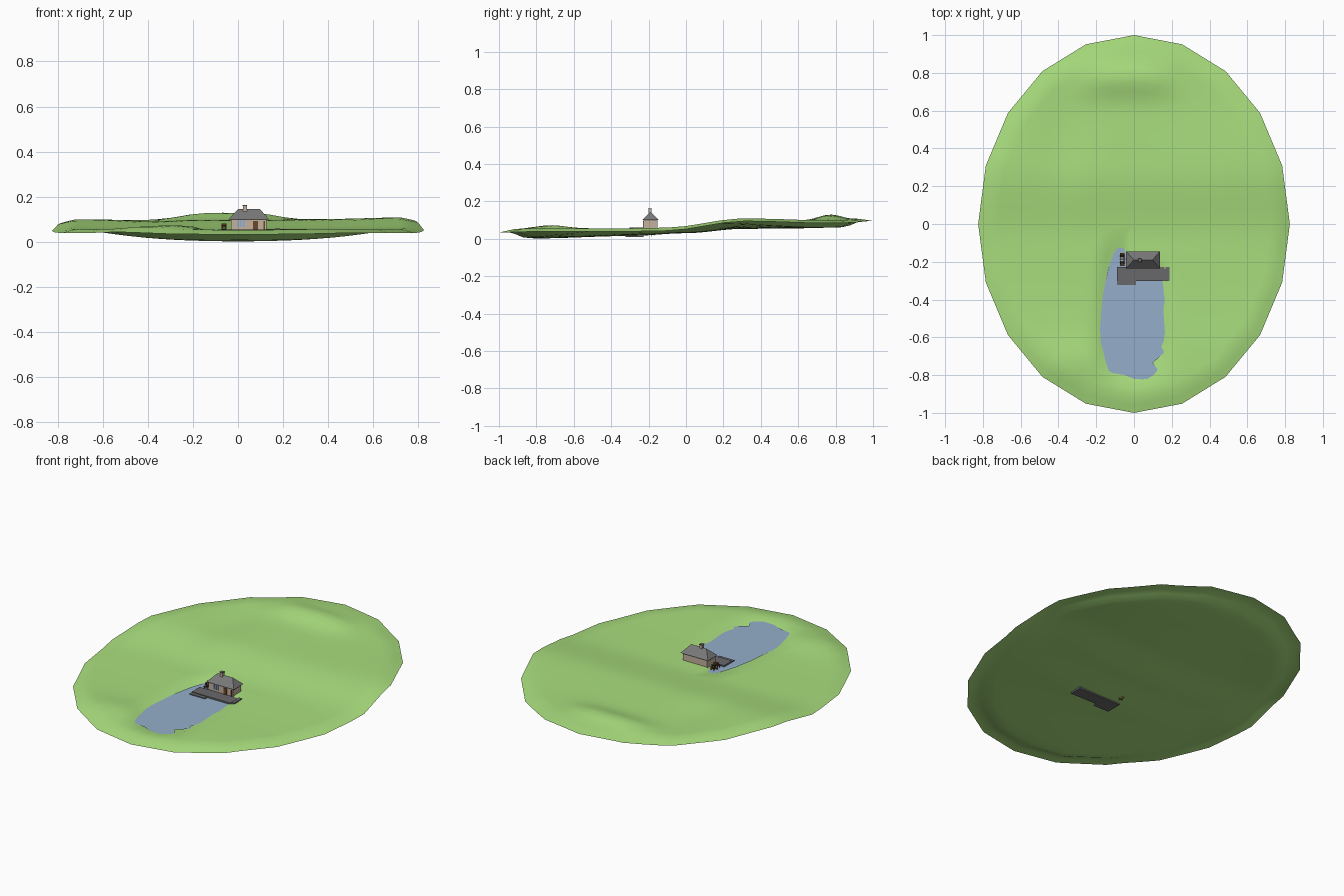
import bpy, bmesh, math
from mathutils import Matrix, Vector

if "Cube" in bpy.data.objects:
    bpy.data.objects.remove(bpy.data.objects["Cube"])


def material(name, rgb):
    m = bpy.data.materials.new(name)
    m.diffuse_color = (*[c ** 2.2 for c in rgb], 1)
    m.use_nodes = True
    m.node_tree.nodes["Principled BSDF"].inputs["Base Color"].default_value = m.diffuse_color
    return m


GRASS = material("grass", (.66, .87, .49))
WATER = material("water", (.58, .68, .79))
PLASTER = material("plaster", (.76, .69, .61))
WOOD = material("wood", (.42, .29, .17))
GLASS = material("glass", (.58, .68, .8))
ROOF = material("roof_tiles", (.47, .47, .47))
STONE = material("stone", (.41, .41, .42))


def finish(bm, name, mat, fix=True):
    if fix:
        bmesh.ops.recalc_face_normals(bm, faces=bm.faces[:])
    me = bpy.data.meshes.new(name)
    bm.to_mesh(me)
    bm.free()
    me.materials.append(mat)
    ob = bpy.data.objects.new(name, me)
    bpy.context.collection.objects.link(ob)
    return ob


def add_box(bm, x0, x1, y0, y1, z0, z1):
    mat = Matrix.Translation(((x0 + x1) / 2, (y0 + y1) / 2, (z0 + z1) / 2)) @ \
        Matrix.Diagonal((x1 - x0, y1 - y0, z1 - z0, 1))
    return bmesh.ops.create_cube(bm, size=1, matrix=mat)["verts"]


def boxes(name, mat, *dims):
    bm = bmesh.new()
    for d in dims:
        add_box(bm, *d)
    return finish(bm, name, mat)


def smooth(a, b, v):
    t = max(0, min(1, (v - a) / (b - a)))
    return t * t * (3 - 2 * t)


def lookup(table, v):
    for (a, za), (b, zb) in zip(table, table[1:]):
        if v <= b:
            return za + (zb - za) * smooth(a, b, v)
    return table[-1][1]


# Ground height: rising slope, rear hill, turned-down rim, lake bed
SLOPE = [(-1.01, .05), (-.75, .057), (-.4, .055), (-.1, .058), (.3, .097),
         (.6, .096), (.85, .1), (1, .112)]
UNDER = [(-1.01, .02), (-.8, .002), (-.3, .015), (0, .03), (.3, .053),
         (.6, .056), (.8, .06), (1, .09)]


def height(x, y, r):
    z = lookup(SLOPE, y)
    z += .03 * math.exp(-((x + .04) / .24) ** 4 - ((y - .77) / .09) ** 2)
    z += (.012 if x > 0 else .003) * (x / .7) ** 2 * math.exp(-((y - .4) / .35) ** 2)
    z += .016 * math.exp(-((x + .3) / .2) ** 2 - ((y + .72) / .1) ** 2)
    z -= .012 * math.exp(-((x + .38) / .12) ** 2 - ((y - .45) / .25) ** 2)
    z -= .017 * smooth(.92, 1, r)
    s = ((abs(x + .01) / .175) ** 4 + (abs(y + .46) / .37) ** 4) ** .25
    w = 1 - smooth(.6, 1.2, s)
    w *= 1 - smooth(-.06, -.02, x) * smooth(-.27, -.2, y)
    bed = .018 + .012 * smooth(-.75, -.2, y)
    return z + (bed - z) * w


def underside(x, y, r):
    z = lookup(UNDER, y) + .03 * (x / .6) ** 2 * smooth(.9, .0, y)
    z = .0 + max(0, min(z, height(x, y, r) - .006))
    return z + (height(x, y, r) - z) * smooth(.86, 1, r)


# Ground slab: polar top and bottom sheets with a twenty-sided outline
SEG, SUB, RINGS = 20, 3, 24


def sheet(bm, fn):
    centre = bm.verts.new((0, 0, fn(0, 0, 0)))
    rings = []
    for i in range(1, RINGS + 1):
        r, ring = i / RINGS, []
        for k in range(SEG):
            p, q = (Vector((.825 * math.sin(a), -math.cos(a)))
                    for a in (2 * math.pi * k / SEG, 2 * math.pi * (k + 1) / SEG))
            for j in range(SUB):
                x, y = p.lerp(q, j / SUB) * r
                ring.append(bm.verts.new((x, y, fn(x, y, r))))
        rings.append(ring)
    n = SEG * SUB
    for k in range(n):
        m = (k + 1) % n
        faces = [(centre, rings[0][k], rings[0][m])]
        faces += [(a[k], b[k], b[m], a[m]) for a, b in zip(rings, rings[1:])]
        for f in faces:
            bm.faces.new(f if fn is height else f[::-1]).smooth = True


bm = bmesh.new()
sheet(bm, height)
sheet(bm, underside)
finish(bm, "ground", GRASS, fix=False)

# Lake surface
shore = [(-.045, -.13), (-.085, -.125), (-.11, -.16), (-.14, -.25), (-.165, -.38),
         (-.18, -.55), (-.175, -.65), (-.155, -.73), (-.13, -.785), (-.05, -.8),
         (0, -.82), (.09, -.825), (.125, -.77), (.1, -.735), (.16, -.68),
         (.145, -.65), (.165, -.6), (.155, -.45), (.165, -.4), (.15, -.3),
         (.14, -.24), (-.035, -.24)]
bm = bmesh.new()
bm.faces.new([bm.verts.new((x, y, .045)) for x, y in shore])
finish(bm, "lake", WATER, fix=False)

# Stone terrace with wider left landing and right step
boxes("terrace", STONE, (-.09, .167, -.302, -.228, .01, .054),
      (-.09, .01, -.323, -.302, .01, .05), (.167, .187, -.302, -.228, .01, .06))

# House walls and chimney
boxes("walls", PLASTER, (-.032, .127, -.228, -.152, .05, .105))
boxes("chimney", PLASTER, (.023, .039, -.2, -.184, .12, .158))
boxes("chimney_cap", STONE, (.021, .041, -.202, -.182, .158, .163))

# Hipped roof
bm = bmesh.new()
eave = [bm.verts.new(p) for p in ((-.042, -.235, .1), (.137, -.235, .1),
                                  (.137, -.145, .1), (-.042, -.145, .1))]
ridge = [bm.verts.new((x, -.19, .145)) for x in (0, .098)]
a, b, c, d = eave
bm.faces.new((d, c, b, a))
bm.faces.new((a, b, ridge[1], ridge[0]))
bm.faces.new((c, d, ridge[0], ridge[1]))
bm.faces.new((b, c, ridge[1]))
bm.faces.new((d, a, ridge[0]))
finish(bm, "roof", ROOF)

# Front door, side post and windows
boxes("door", WOOD, (.066, .088, -.231, -.226, .05, .092))
boxes("side_post", WOOD, (.114, .12, -.231, -.226, .05, .092))
boxes("windows", GLASS, *[(x, x + .009, -.23, -.226, .066, .096) for x in (-.004, .009, .022)])

# Water wheel on the left wall: two rims, paddles, spokes and an axle
bm = bmesh.new()
hub = Vector((-.062, -.186, .047))
for k in range(10):
    rot = Matrix.Translation(hub) @ Matrix.Rotation(2 * math.pi * k / 10, 4, 'X')
    paddle = add_box(bm, -.011, .011, -.0015, .0015, .022, .034)
    rims = [v for s in (-.009, .009)
            for v in add_box(bm, s - .0015, s + .0015, -.009, .009, .0235, .0275)]
    spokes = [v for s in (-.009, .009)
              for v in add_box(bm, s - .0012, s + .0012, -.0012, .0012, 0, .025)] if k % 2 else []
    bmesh.ops.transform(bm, matrix=rot, verts=paddle + rims + spokes)
add_box(bm, -.078, -.03, hub.y - .003, hub.y + .003, hub.z - .003, hub.z + .003)
finish(bm, "water_wheel", WOOD)
